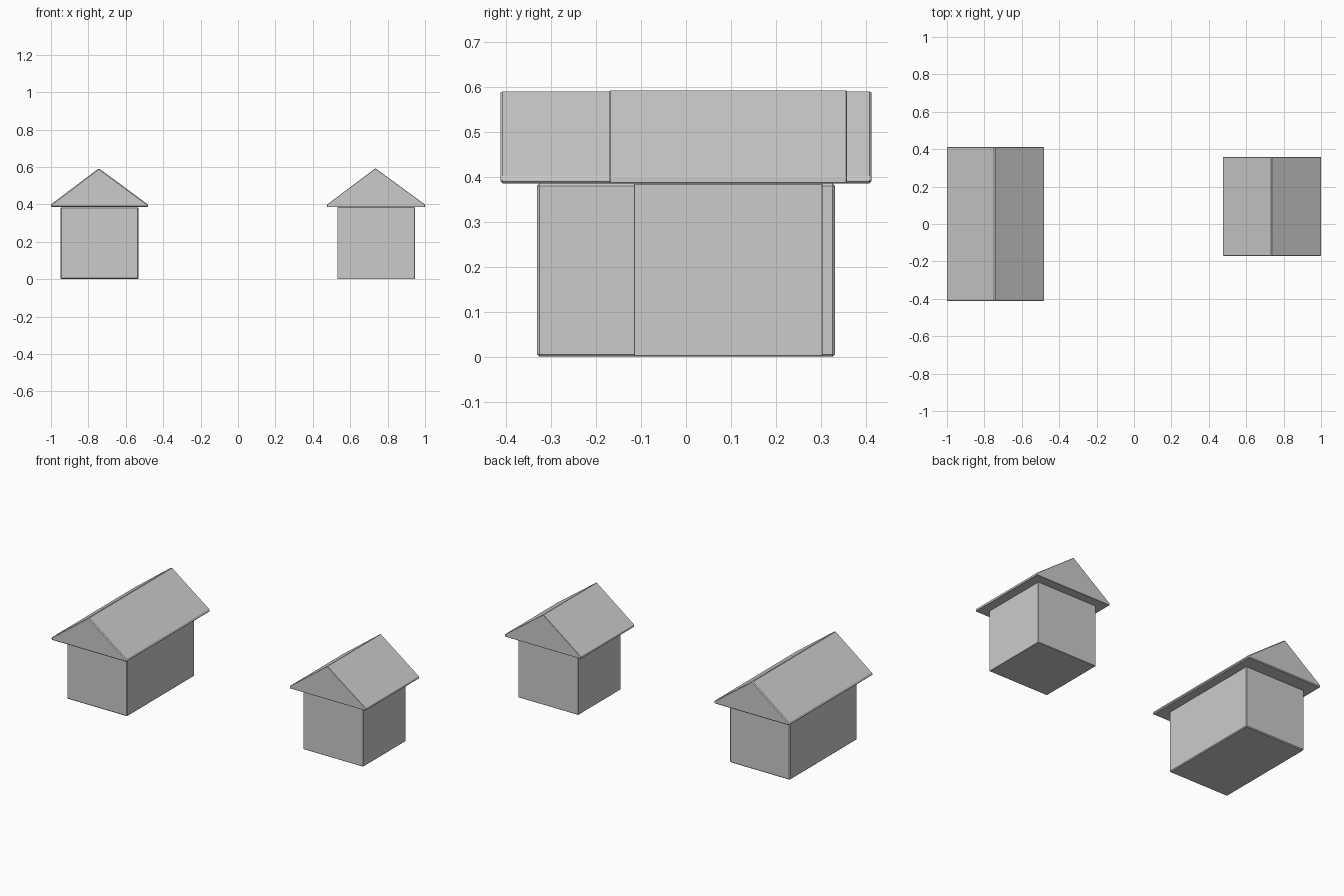
import bpy, bmesh

if "Cube" in bpy.data.objects:
    bpy.data.objects.remove(bpy.data.objects["Cube"])


def prism(name, profile, y0, y1, bevel):
    """Extrude an x-z profile along y and soften its edges with one narrow chamfer."""
    bm = bmesh.new()
    face = bm.faces.new([bm.verts.new((x, y0, z)) for x, z in profile])
    ext = bmesh.ops.extrude_face_region(bm, geom=[face])
    moved = [v for v in ext["geom"] if isinstance(v, bmesh.types.BMVert)]
    bmesh.ops.translate(bm, verts=moved, vec=(0, y1 - y0, 0))
    bmesh.ops.recalc_face_normals(bm, faces=bm.faces)
    mesh = bpy.data.meshes.new(name)
    bm.to_mesh(mesh)
    bm.free()
    obj = bpy.data.objects.new(name, mesh)
    bpy.context.collection.objects.link(obj)
    mod = obj.modifiers.new("edge_chamfer", 'BEVEL')
    mod.width = bevel
    mod.segments = 1
    mod.limit_method = 'ANGLE'
    return obj


def house(name, x, y, wall_half, wall_len, roof_half, roof_len, bevel):
    eave, lip, ridge = 0.385, 0.399, 0.593
    # walls
    prism(name + "_walls",
          [(x - wall_half, 0), (x + wall_half, 0),
           (x + wall_half, eave), (x - wall_half, eave)],
          y - wall_len, y + wall_len, bevel)
    # gabled roof with a thin eave lip
    prism(name + "_roof",
          [(x - roof_half, eave), (x + roof_half, eave),
           (x + roof_half, lip), (x - 0.003, ridge), (x - roof_half, lip)],
          y - roof_len, y + roof_len, bevel)


house("long_house", -0.741, 0.0, 0.208, 0.331, 0.26, 0.413, 0.005)
house("small_house", 0.738, 0.094, 0.207, 0.21, 0.262, 0.264, 0.002)
